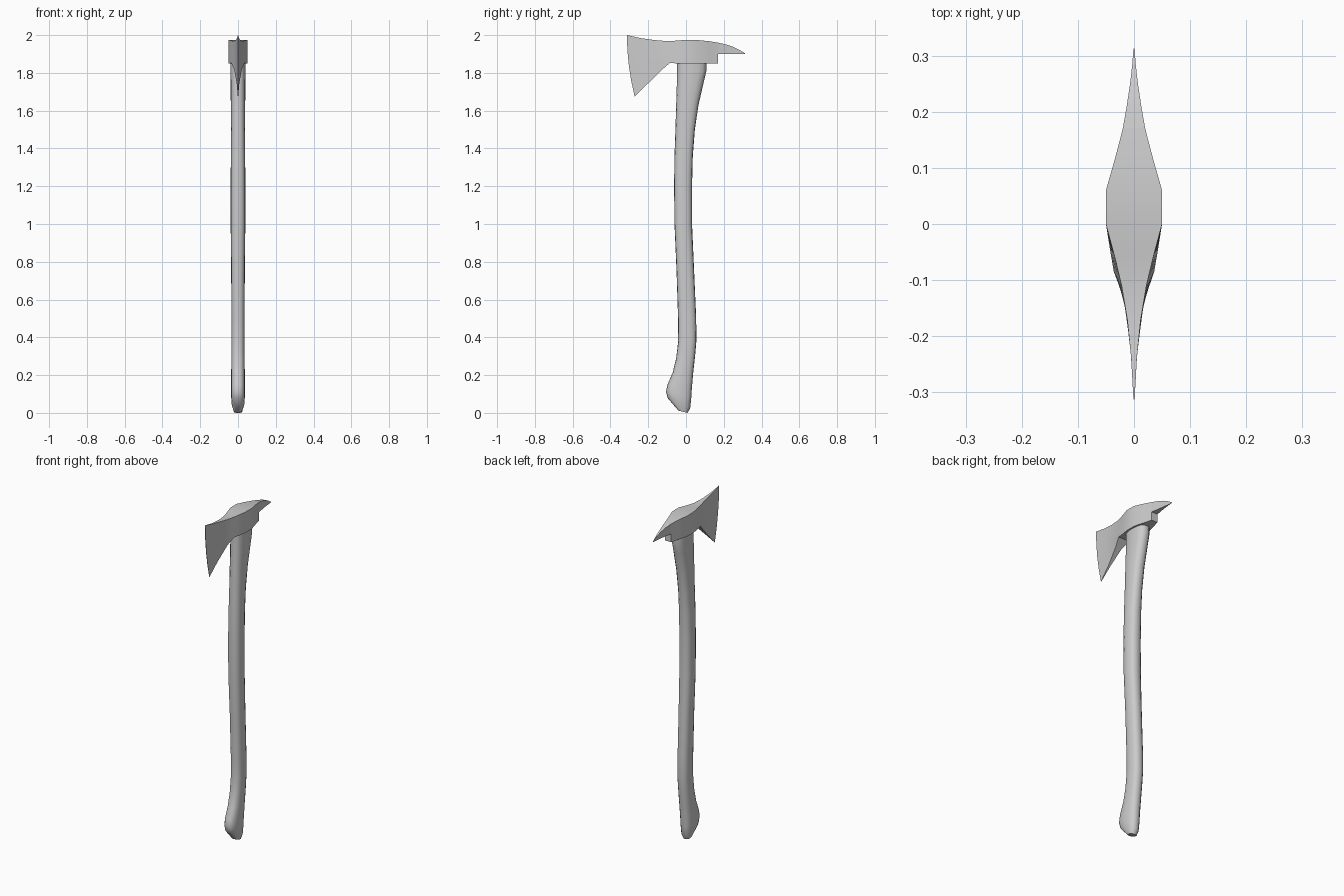
import bpy, bmesh, math


def loft(bm, rings):
    """Skin closed rings of points and cap both ends."""
    vs = [[bm.verts.new(p) for p in r] for r in rings]
    n = len(vs[0])
    for a, b in zip(vs, vs[1:]):
        for i in range(n):
            j = (i + 1) % n
            bm.faces.new((a[i], a[j], b[j], b[i]))
    bm.faces.new(vs[0])
    bm.faces.new(vs[-1][::-1])


def finish(bm, name, angle):
    bmesh.ops.recalc_face_normals(bm, faces=bm.faces)
    me = bpy.data.meshes.new(name)
    bm.to_mesh(me)
    bm.free()
    ob = bpy.data.objects.new(name, me)
    bpy.context.collection.objects.link(ob)
    bpy.ops.object.select_all(action='DESELECT')
    bpy.context.view_layer.objects.active = ob
    ob.select_set(True)
    bpy.ops.object.shade_smooth_by_angle(angle=math.radians(angle))
    return ob


# Handle: each section is (front y, front z, back y, back z, half width)
def handle_ring(yf, zf, yb, zb, hw, sides=16):
    pts = []
    for i in range(sides):
        a = 2 * math.pi * i / sides
        s, c = math.sin(a), math.cos(a)
        x = math.copysign(abs(s) ** 0.8, s) * hw
        t = (math.copysign(abs(c) ** 0.8, c) + 1) / 2
        pts.append((x, yf + (yb - yf) * t, zf + (zb - zf) * t))
    return pts


sections = [
    (-.04, .012, .008, 0, .022),
    (-.097, .078, .022, .024, .034),
    (-.106, .112, .028, .08, .037),
    (-.098, .15, .031, .13, .037),
    (-.07, .215, .038, .21, .036),
    (-.052, .29, .047, .29, .035),
    (-.041, .38, .055, .38, .035),
    (-.042, .5, .054, .5, .035),
    (-.05, .75, .043, .75, .036),
    (-.061, 1.0, .032, 1.0, .039),
    (-.063, 1.2, .032, 1.2, .039),
    (-.061, 1.36, .036, 1.36, .038),
    (-.056, 1.5, .047, 1.5, .037),
    (-.052, 1.63, .066, 1.63, .038),
    (-.048, 1.76, .096, 1.76, .04),
    (-.047, 1.81, .108, 1.81, .041),
    (-.046, 1.87, .108, 1.87, .041),
]
bm = bmesh.new()
loft(bm, [handle_ring(*s) for s in sections])
finish(bm, "handle", 40)


# Head: each column is (top y, top z, bottom y, bottom z, top half width, bottom half width, bulge)
def head_ring(yt, zt, yb, zb, wt, wb, bulge=0, rows=5):
    side = []
    for i in range(rows):
        t = i / (rows - 1)
        y = yt + (yb - yt) * t - bulge * 4 * t * (1 - t)
        side.append((wt + (wb - wt) * t, y, zt + (zb - zt) * t))
    return side + [(-x, y, z) for x, y, z in reversed(side)]


blade = [
    (-.313, 2.0, -.272, 1.675, .001, .001, .01),
    (-.24, 1.984, -.20, 1.745, .005, .007, .004),
    (-.17, 1.974, -.127, 1.817, .012, .02),
    (-.11, 1.969, -.085, 1.853, .022, .036),
    (-.06, 1.97, -.05, 1.85, .034, .042),
    (0, 1.975, 0, 1.85, .05, .05),
    (.06, 1.974, .06, 1.85, .05, .05),
    (.12, 1.968, .12, 1.85, .033, .033),
    (.17, 1.96, .17, 1.85, .02, .02),
]
spike = [
    (.17, 1.96, .17, 1.90, .02, .02),
    (.21, 1.951, .21, 1.90, .013, .013),
    (.25, 1.938, .25, 1.90, .007, .007),
    (.285, 1.921, .285, 1.90, .003, .003),
    (.313, 1.903, .313, 1.90, .001, .001),
]
bm = bmesh.new()
for part in (blade, spike):
    loft(bm, [head_ring(*c) for c in part])
finish(bm, "axe_head", 30)
